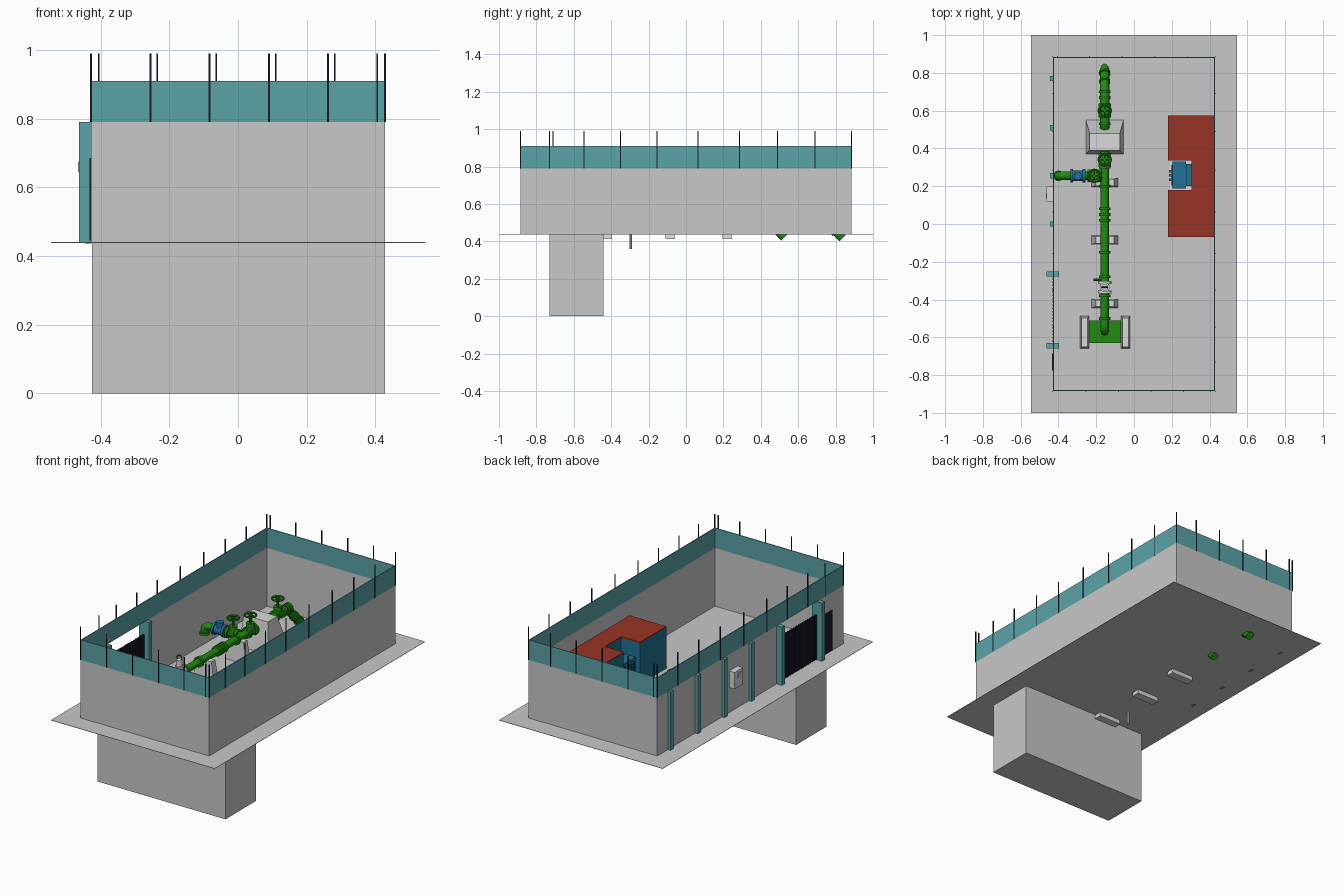
import bpy, bmesh, math
from mathutils import Vector

cube = bpy.data.objects.get("Cube")
if cube:
    bpy.data.objects.remove(cube, do_unlink=True)


def material(name, rgb):
    m = bpy.data.materials.new(name)
    m.use_nodes = True
    m.diffuse_color = (*rgb, 1)
    m.node_tree.nodes["Principled BSDF"].inputs["Base Color"].default_value = (*rgb, 1)
    return m


CONCRETE = material("concrete grey", (.58, .58, .58))
LIGHT = material("light grey", (.7, .7, .7))
TEAL = material("teal", (.105, .37, .39))
DARK = material("dark navy", (.012, .012, .025))
RED = material("roof red", (.32, .035, .018))
GREEN = material("pipe green", (.016, .26, .006))
BLUE = material("blue", (.015, .17, .30))

GROUND = .44
WALL_TOP = .79
FENCE_TOP = .91
PIPE_X, PIPE_Z, PIPE_R = -.155, .57, .022


def finish(name, bm, mat, smooth=False):
    bmesh.ops.recalc_face_normals(bm, faces=bm.faces)
    me = bpy.data.meshes.new(name)
    bm.to_mesh(me)
    bm.free()
    me.materials.append(mat)
    ob = bpy.data.objects.new(name, me)
    bpy.context.collection.objects.link(ob)
    if smooth:
        bpy.ops.object.select_all(action='DESELECT')
        ob.select_set(True)
        bpy.context.view_layer.objects.active = ob
        bpy.ops.object.shade_smooth_by_angle()
    return ob


def prism(name, outline, z0, z1, mat, top=None):
    """Outline raised from z0 to z1, with an optional different top outline."""
    bm = bmesh.new()
    lo = [bm.verts.new((x, y, z0)) for x, y in outline]
    hi = [bm.verts.new((x, y, z1)) for x, y in (top or outline)]
    bm.faces.new(lo)
    bm.faces.new(hi)
    for i in range(len(lo)):
        j = (i + 1) % len(lo)
        bm.faces.new((lo[i], lo[j], hi[j], hi[i]))
    return finish(name, bm, mat)


def rect(x0, x1, y0, y1):
    return [(x0, y0), (x1, y0), (x1, y1), (x0, y1)]


def box(name, x0, x1, y0, y1, z0, z1, mat):
    return prism(name, rect(x0, x1, y0, y1), z0, z1, mat)


def rod(name, a, b, r, mat, sides=16):
    a, b = Vector(a), Vector(b)
    bm = bmesh.new()
    bmesh.ops.create_cone(bm, cap_ends=True, segments=sides, radius1=r, radius2=r,
                          depth=(b - a).length)
    turn = (b - a).to_track_quat('Z', 'Y').to_matrix()
    bmesh.ops.rotate(bm, verts=bm.verts, matrix=turn)
    bmesh.ops.translate(bm, verts=bm.verts, vec=(a + b) / 2)
    return finish(name, bm, mat, True)


def pipe(name, points, r, mat, bend=.04):
    """Tube along straight runs joined by rounded elbows."""
    pts = [Vector(p) for p in points]
    path = [pts[0]]
    for p, q, s in zip(pts, pts[1:], pts[2:]):
        a, b = q + (p - q).normalized() * bend, q + (s - q).normalized() * bend
        for i in range(7):
            t = i / 6
            path.append(a * (1 - t) ** 2 + q * 2 * t * (1 - t) + b * t * t)
    path.append(pts[-1])
    cu = bpy.data.curves.new(name, 'CURVE')
    cu.dimensions = '3D'
    cu.bevel_depth = r
    cu.bevel_resolution = 3
    cu.use_fill_caps = True
    sp = cu.splines.new('POLY')
    sp.points.add(len(path) - 1)
    for sp_pt, v in zip(sp.points, path):
        sp_pt.co = (*v, 1)
    cu.materials.append(mat)
    ob = bpy.data.objects.new(name, cu)
    bpy.context.collection.objects.link(ob)


def flange(name, centre, axis, mat=GREEN, r=.031, width=.014):
    c, d = Vector(centre), Vector(axis) * width / 2
    rod(name, c - d, c + d, r, mat)


def ring(name, centre, R, r, mat):
    bpy.ops.mesh.primitive_torus_add(location=centre, major_radius=R, minor_radius=r,
                                     major_segments=20, minor_segments=8)
    ob = bpy.context.object
    ob.name = name
    ob.data.materials.append(mat)
    bpy.ops.object.shade_smooth_by_angle()
    return ob


def valve(name, x, y, axis):
    """Gate valve with stem and handwheel."""
    c = Vector((x, y, PIPE_Z))
    for s in (-1, 1):
        flange(name + "_flange", c + Vector(axis) * s * .03, axis, r=.033)
    rod(name + "_body", c, c + Vector((0, 0, .05)), .024, GREEN)
    rod(name + "_stem", c, c + Vector((0, 0, .1)), .008, GREEN, 10)
    top = c + Vector((0, 0, .095))
    ring(name + "_handwheel", top, .032, .006, GREEN)
    for dx, dy in ((.03, 0), (0, .03)):
        d = Vector((dx, dy, 0))
        rod(name + "_spoke", top - d, top + d, .004, GREEN, 8)


# Ground slab and pit
box("ground_slab", -.545, .545, -1, 1, GROUND - .002, GROUND, CONCRETE)
box("pit", -.425, .428, -.73, -.44, 0, GROUND - .002, CONCRETE)

# Perimeter walls, with a gate gap on the right side, and the fence band above
X, Y, T = .428, .885, .005
GATE0, GATE1 = -.645, -.265
for label, z0, z1, mat in (("wall", GROUND, WALL_TOP, CONCRETE),
                           ("fence", WALL_TOP, FENCE_TOP, TEAL)):
    box("front_" + label, -X, X, -Y, -Y + T, z0, z1, mat)
    box("back_" + label, -X, X, Y - T, Y, z0, z1, mat)
    box("left_" + label, X - T, X, -Y, Y, z0, z1, mat)
box("right_fence", -X, -X + T, -Y, Y, WALL_TOP, FENCE_TOP, TEAL)
box("right_wall_front", -X, -X + T, -Y, GATE0, GROUND, WALL_TOP, CONCRETE)
box("right_wall_back", -X, -X + T, GATE1, Y, GROUND, WALL_TOP, CONCRETE)


# Fence posts
def post(x, y):
    box("fence_post", x - .0025, x + .0025, y - .0025, y + .0025, WALL_TOP, .99, DARK)


for x in (-.255, -.083, .09, .262, .405):
    post(x, -Y)
    post(-x if x == .405 else x + .02, Y)
for y in (-.73, -.545, -.35, -.155, .063, .285, .49, .69):
    post(X, y)
    post(-X, y + (.02 if y == -.73 else 0))
for x in (-X, X):
    for y in (-Y, Y):
        post(x, y)

# Gate pillars, slatted gate, side door and wall strips
for y in (GATE0, GATE1):
    box("gate_pillar", -.463, -.398, y - .014, y + .014, GROUND, WALL_TOP, TEAL)
box("gate_panel", -.429, -.426, GATE0, GATE1, GROUND + .01, .71, DARK)
slats = 22
for i in range(slats):
    y = GATE0 + (i + .5) * (GATE1 - GATE0) / slats
    box("gate_slat", -.432, -.423, y - .004, y + .004, GROUND + .005, .715, DARK)
box("side_door", -.433, -X, -.775, -.685, GROUND + .005, .685, DARK)
for y in (.77, .51, .255, 0):
    box("wall_strip", -.446, -X, y - .014, y + .014, GROUND - .004, WALL_TOP, TEAL)

# Wall cabinet
box("wall_cabinet", -.463, -X, .12, .2, .59, .69, LIGHT)
box("cabinet_window", -.466, -.463, .135, .165, .645, .675, CONCRETE)

# Control building with a notched plan
plan = [(.18, -.07), (.424, -.07), (.424, .575), (.18, .575),
        (.18, .335), (.305, .335), (.305, .18), (.18, .18)]
prism("building_walls", plan, GROUND, .685, BLUE)
prism("building_roof", plan, .685, .693, RED)

# Equipment inside the notch
box("notch_floor", .19, .305, .18, .335, GROUND, .446, LIGHT)
box("equipment_front", .205, .275, .187, .33, GROUND, .60, BLUE)
box("equipment_back", .275, .305, .2, .317, GROUND, .615, BLUE)
box("equipment_grille", .199, .205, .205, .312, .47, .58, DARK)
for y in (.235, .258, .28):
    box("equipment_handle", .186, .205, y - .007, y + .007, .52, .59, BLUE)

# Main pipe: rises out of the pit, runs back and dives through the anchor block
pipe("main_pipe", [(PIPE_X, -.57, .001), (PIPE_X, -.57, PIPE_Z), (PIPE_X, .37, PIPE_Z),
                   (PIPE_X, .525, .42)], PIPE_R, GREEN)
pipe("outlet_pipe", [(PIPE_X, .5, .55), (PIPE_X, .53, PIPE_Z), (PIPE_X, .685, PIPE_Z),
                     (PIPE_X, .837, .417)], .024, GREEN, .015)
for y in (-.5, -.38, -.28, -.15, .02, .05, .08, .2, .30, .53, .67, .7):
    flange("pipe_flange", (PIPE_X, y, PIPE_Z), (0, 1, 0))
for y, z in ((.755, .5), (.8, .455)):
    flange("outlet_flange", (PIPE_X, y, z), Vector((0, 1, -1)).normalized(), r=.029)
valve("main_valve", PIPE_X, .34, (0, 1, 0))
valve("outlet_valve", PIPE_X, .6, (0, 1, 0))

# Side branch with a blue meter
pipe("branch_pipe", [(PIPE_X, .255, PIPE_Z), (-.4, .255, PIPE_Z), (-.4, .255, .52)],
     PIPE_R, GREEN, .03)
valve("branch_valve", -.21, .255, (1, 0, 0))
rod("meter_body", (-.335, .255, PIPE_Z), (-.26, .255, PIPE_Z), .028, BLUE)
for x in (-.33, -.265):
    flange("meter_flange", (x, .255, PIPE_Z), (1, 0, 0), BLUE, .036)
rod("meter_cap", (-.297, .255, PIPE_Z), (-.297, .255, .62), .022, BLUE)
flange("branch_end_flange", (-.4, .255, .525), (0, 0, 1), r=.028)

# Air valve, drain stub and side tap
rod("air_valve_body", (PIPE_X, -.335, PIPE_Z), (PIPE_X, -.335, .655), .018, LIGHT)
flange("air_valve_flange", (PIPE_X, -.335, .61), (0, 0, 1), LIGHT, .026)
hoop = ring("air_valve_handle", (PIPE_X, -.335, .665), .016, .003, DARK)
hoop.rotation_euler.x = math.pi / 2
for y in (-.36, -.31):
    flange("joint_collar", (PIPE_X, y, PIPE_Z), (0, 1, 0), LIGHT, .035)
rod("side_tap", (PIPE_X, -.295, PIPE_Z), (-.215, -.295, PIPE_Z), .006, GREEN, 10)
rod("drain_stub", (-.205, -.295, .36), (-.205, -.295, PIPE_Z), .007, LIGHT, 10)

# Tapered pipe supports and the anchor block
for y in (-.42, -.085, .22):
    prism("pipe_support", rect(-.23, -.08, y - .025, y + .025), .412, .565, LIGHT,
          rect(-.205, -.105, y - .018, y + .018))
prism("anchor_block", rect(-.255, -.055, .37, .55), GROUND, .625, LIGHT,
      rect(-.235, -.075, .39, .48))

# Pit cover and its side kerbs
box("pit_cover", -.235, -.07, -.63, -.51, GROUND, .475, GREEN)
for x0, x1 in ((-.285, -.237), (-.068, -.02)):
    prism("pit_kerb", rect(x0, x1, -.66, -.487), GROUND, .53, LIGHT,
          rect(x0 + .008, x1 - .008, -.65, -.497))
